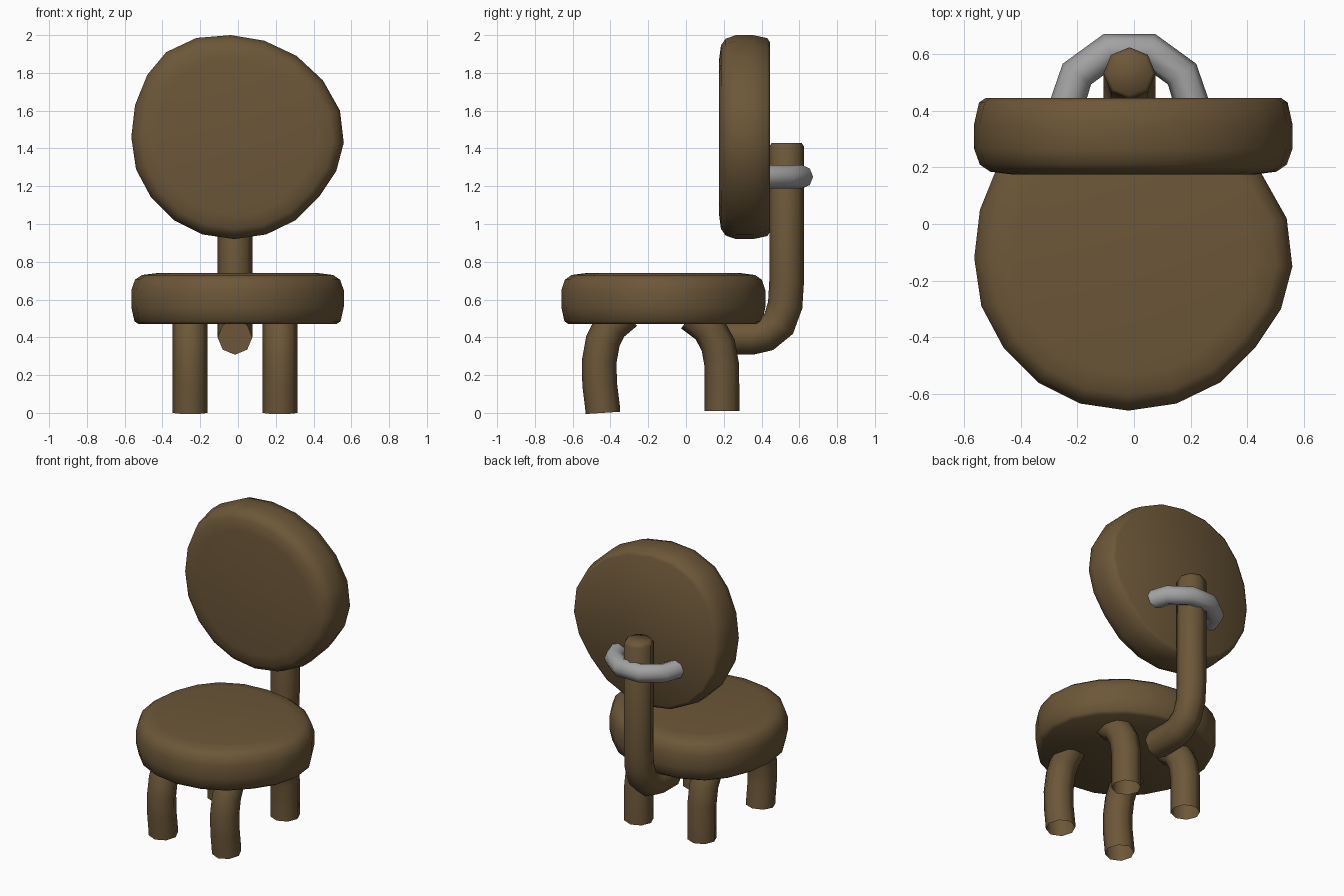
import bpy, bmesh
from math import cos, sin, pi, radians
from mathutils import Vector

cube = bpy.data.objects.get("Cube")
if cube:
    bpy.data.objects.remove(cube)


def material(name, rgb):
    mat = bpy.data.materials.new(name)
    mat.use_nodes = True
    mat.diffuse_color = (*rgb, 1)
    bsdf = next(n for n in mat.node_tree.nodes if n.type == 'BSDF_PRINCIPLED')
    bsdf.inputs["Base Color"].default_value = (*rgb, 1)
    return mat


brown = material("brown", (0.15, 0.095, 0.04))
grey = material("grey", (0.36, 0.36, 0.36))


def loft(name, rings, mat, cap_start=True, cap_end=True):
    """Skin a list of equal-sized rings into a smooth shaded object."""
    bm = bmesh.new()
    loops = [[bm.verts.new(p) for p in ring] for ring in rings]
    n = len(loops[0])
    for low, high in zip(loops, loops[1:]):
        for i in range(n):
            j = (i + 1) % n
            bm.faces.new((low[i], low[j], high[j], high[i]))
    if cap_start:
        bm.faces.new(loops[0][::-1])
    if cap_end:
        bm.faces.new(loops[-1])
    bmesh.ops.recalc_face_normals(bm, faces=bm.faces[:])
    mesh = bpy.data.meshes.new(name)
    bm.to_mesh(mesh)
    bm.free()
    mesh.shade_smooth()
    mesh.set_sharp_from_angle(angle=radians(62))
    mesh.materials.append(mat)
    obj = bpy.data.objects.new(name, mesh)
    bpy.context.collection.objects.link(obj)
    return obj


def tube(name, path, radius, mat, axis, sides=8, end_scale=1, **caps):
    """Sweep a polygon along a flat path; axis is the normal of its plane."""
    pts = [Vector(p) for p in path]
    axis = Vector(axis)
    rings = []
    for i, p in enumerate(pts):
        tangent = pts[min(i + 1, len(pts) - 1)] - pts[max(i - 1, 0)]
        side = axis.cross(tangent.normalized())
        r = radius * (end_scale if i == len(pts) - 1 else 1)
        angles = [2 * pi * k / sides for k in range(sides)]
        rings.append([p + r * (cos(a) * axis + sin(a) * side) for a in angles])
    return loft(name, rings, mat, **caps)


# Cushions: slightly uneven round outline, stacked with rounded edges
outline = [(-.02, -.54), (.15, -.515), (.305, -.44), (.43, -.315), (.52, -.18),
           (.56, -.03), (.54, .14), (.45, .30), (.31, .43), (.14, .51),
           (-.04, .54), (-.22, .525), (-.38, .45), (-.48, .33), (-.545, .17),
           (-.565, 0), (-.54, -.17), (-.46, -.32), (-.34, -.44), (-.19, -.515)]
edge = [(0, .93), (.015, .97), (.09, 1), (.18, 1), (.235, .965), (.26, .9), (.27, .76)]


def cushion(name):
    return loft(name, [[(x * s, y * s, h) for x, y in outline] for h, s in edge], brown)


seat = cushion("seat")
seat.location = (0, -.12, .47)
backrest = cushion("backrest")
backrest.location = (0, .445, 1.46)
backrest.rotation_euler.x = pi / 2

# Legs: open-ended bent tubes running up into the seat
mid = -.016
front_path = [(-.44, 0), (-.442, .03), (-.457, .15), (-.46, .27), (-.44, .38), (-.4, .46), (-.32, .53)]
back_path = [(.19, .01), (.19, .25), (.17, .36), (.12, .45), (.03, .52)]
for side, offset in (("right", -.238), ("left", .238)):
    for end, path in (("front", front_path), ("back", back_path)):
        tube(f"{end}_{side}_leg", [(mid + offset, y, z) for y, z in path],
             .092, brown, (1, 0, 0), cap_start=False)

# Back post: runs out from under the seat and turns upward
post_path = [(.2, .4), (.35, .4), (.42, .415), (.49, .47), (.525, .57),
             (.533, .7), (.533, 1.41), (.533, 1.43)]
tube("back_post", [(mid, y, z) for y, z in post_path], .092, brown, (1, 0, 0), end_scale=.85)

# Half-ring bracket wrapped around the post and set into the backrest
arc = [(mid + .23 * cos(k * pi / 5), .395 + .23 * sin(k * pi / 5), 1.25) for k in range(6)]
tube("post_bracket", arc, .062, grey, (0, 0, 1))
